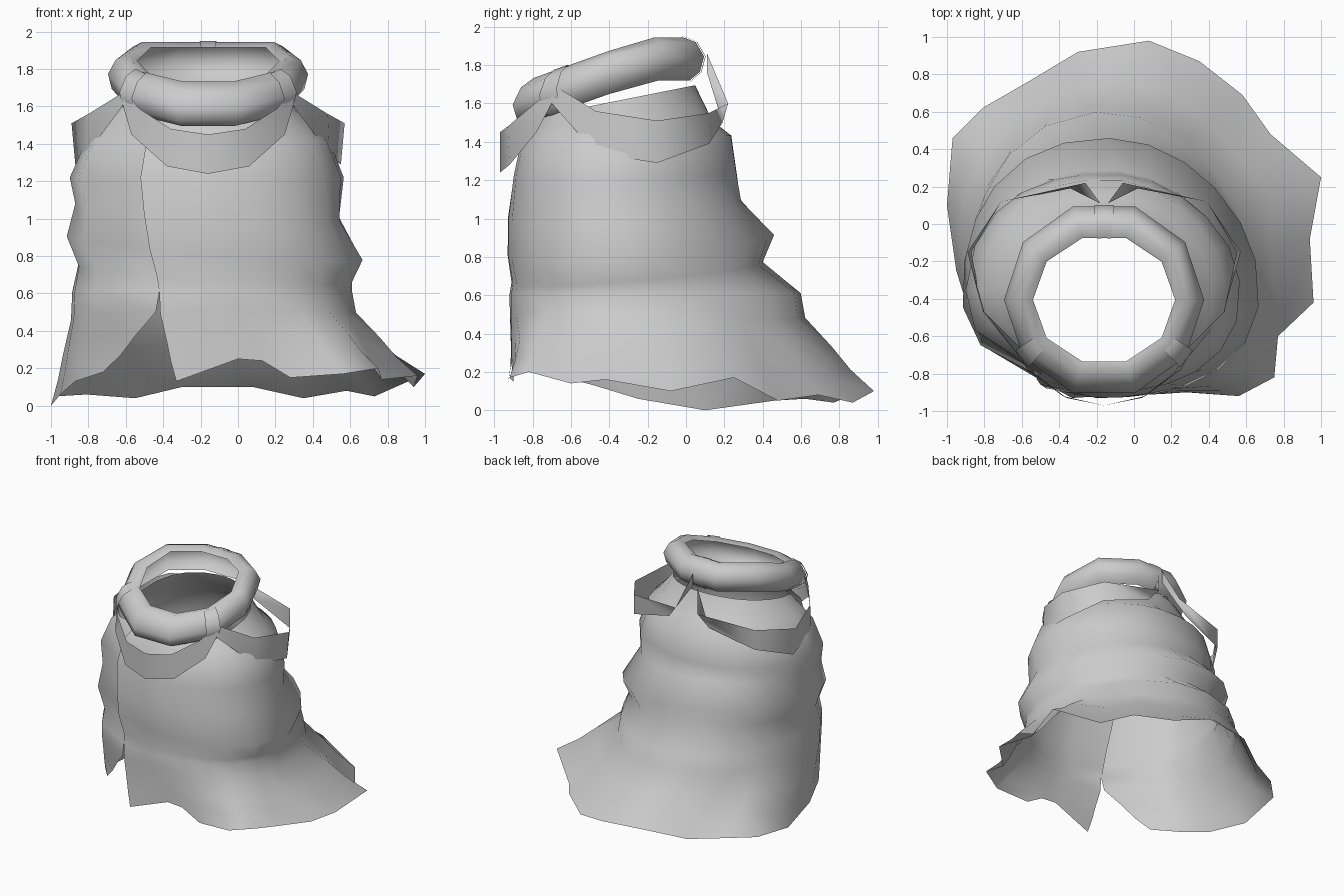
import bpy, bmesh, math
from mathutils import Vector

cube = bpy.data.objects.get("Cube")
if cube:
    bpy.data.objects.remove(cube, do_unlink=True)

cloth = bpy.data.materials.new("grey_cloth")
cloth.use_nodes = True
GREY = (0.6, 0.6, 0.6, 1)
cloth.diffuse_color = GREY
cloth.node_tree.nodes["Principled BSDF"].inputs["Base Color"].default_value = GREY

CX, CY = -0.16, -0.38   # axis of the neck


def sheet(name, rows, closed=False):
    """Skin rows of points, listed top to bottom and counter-clockwise."""
    bm = bmesh.new()
    grid = [[bm.verts.new(p) for p in row] for row in rows]
    n = len(rows[0])
    for a, b in zip(grid, grid[1:]):
        for i in range(n if closed else n - 1):
            j = (i + 1) % n
            bm.faces.new((a[i], b[i], b[j], a[j]))
    bmesh.ops.remove_doubles(bm, verts=bm.verts, dist=0.0005)
    for f in bm.faces:
        f.smooth = True
    mesh = bpy.data.meshes.new(name)
    bm.to_mesh(mesh)
    bm.free()
    mesh.materials.append(cloth)
    bpy.context.collection.objects.link(bpy.data.objects.new(name, mesh))


def ring_point(t, xmin, xmax, ymin, ymax, z, tilt_y, tilt_x):
    """Point of a tilted oval in direction t, fuller on one diagonal."""
    c, s = math.cos(t), math.sin(t)
    a = xmax - CX if c > 0 else CX - xmin
    b = ymax - CY if s > 0 else CY - ymin
    n = 2.08 - .3 * c * s
    r = (abs(c / a) ** n + abs(s / b) ** n) ** (-1 / n)
    return Vector((CX + r * c, CY + r * s, z + r * (tilt_y * s + tilt_x * c)))


# Robe: ragged hem from the front slit round to the slit again
hem = [(-.33, -.93, .13), (0, -.91, .25), (.13, -.91, .24), (.28, -.9, .15),
       (.56, -.92, .17), (.75, -.82, .2), (.77, -.6, .14), (.96, -.42, .16),
       (.94, -.08, .1), (1, .25, .17), (.73, .48, .05), (.58, .69, .08),
       (.35, .87, .04), (.08, .98, .1), (-.3, .92, .1), (-.55, .77, .04),
       (-.81, .62, .06), (-.97, .46, .05), (-1, .1, 0), (-.95, -.25, .06),
       (-.87, -.48, .13), (-.72, -.67, .18)]
# Robe levels: xmin, xmax, ymin, ymax, z, tilt along y, tilt along x
levels = [(-.62, .3, -.78, .05, 1.61, .2, 0), (-.74, .42, -.8, .14, 1.49, .04, 0),
          (-.81, .49, -.86, .24, 1.42, .02, 0), (-.9, .57, -.9, .27, 1.22, 0, 0),
          (-.87, .55, -.93, .29, 1.04, .08, -.06),
          (-.92, .67, -.93, .46, .85, .08, -.08),
          (-.86, .61, -.91, .4, .71, .08, -.06),
          (-.89, .61, -.92, .6, .61, 0, 0)]
start = math.atan2(-.9 - CY, -.43 - CX)
last = len(hem) - 1
angles = []
for i, (x, y, z) in enumerate(hem):
    even = start + math.tau * i / last
    real = start + (math.atan2(y - CY, x - CX) - start) % math.tau
    angles.append(even if i in (0, last) else (even + real) / 2)
rows = []
for lv in levels:
    twist = -0.2 * min(1, (lv[4] - .61) / .6)
    rows.append([ring_point(t + twist, *lv) for t in angles])
waist = rows[-1]
for drop, flare in ((.25, .06), (.55, .43), (.78, .68), (1, 1)):
    row = []
    for p, h in zip(waist, hem):
        q = p.lerp(Vector(h), flare)
        q.z = p.z + (h[2] - p.z) * drop
        row.append(q)
    rows.append(row)
# Tuck the rear edge of the opening under the front one
for row in rows[:len(levels) - 1]:
    row[-1] = row[-1] + Vector((.03, .03, 0))
sheet("robe", rows)


# Collar: tilted rolled ring, open on the inside
def collar_rows(profile, angles):
    rows = []
    for inset, h in profile:
        row = []
        for t in angles:
            x = CX + (.535 - inset) * math.cos(t)
            y = -.405 + (.525 - inset * 1.15) * math.sin(t)
            row.append((x, y, min(1.765 + .36 * (y + .4), 1.835) + h))
        rows.append(row)
    return rows


roll = [(.155, .08), (.1, .11), (.04, .085), (0, .01), (.02, -.07), (.07, -.115)]
sides = 10
sheet("collar", collar_rows(roll, [math.tau * i / sides for i in range(sides)]),
      closed=True)

# Ties that hold the scarf to the collar
for name, deg, gap in (("left_tie", -36, .012), ("right_tie", -144, .012),
                       ("back_tie", 90, -.015)):
    wrap = [(inset - gap, h * 1.04) for inset, h in roll]
    sheet(name, collar_rows(wrap, [math.radians(deg + d) for d in (-6, 0, 6)]))


# Scarf: three swags hung between the ties
def swag(name, upper, lower, mirror=False):
    rows = [[Vector(p) for p in edge] for edge in (upper, lower)]
    if mirror:
        rows = [[Vector((2 * CX - p.x, p.y, p.z)) for p in reversed(r)] for r in rows]
    sheet(name, rows)


swag("front_swag",
     [(-.61, -.68, 1.69), (-.53, -.8, 1.59), (-.36, -.93, 1.48), (CX, -.97, 1.45),
      (.04, -.93, 1.48), (.21, -.8, 1.59), (.29, -.68, 1.69)],
     [(-.62, -.69, 1.62), (-.57, -.78, 1.45), (-.38, -.92, 1.28), (CX, -.97, 1.24),
      (.06, -.92, 1.28), (.25, -.78, 1.45), (.3, -.69, 1.62)])
side_upper = [(.27, -.68, 1.69), (.48, -.47, 1.56), (.57, -.15, 1.51),
              (.39, .12, 1.55), (-.06, .22, 1.6), (-.14, .11, 1.86)]
side_lower = [(.3, -.7, 1.6), (.49, -.47, 1.34), (.55, -.15, 1.29),
              (.39, .12, 1.39), (.02, .19, 1.5), (-.14, .11, 1.76)]
swag("left_swag", side_upper, side_lower)
swag("right_swag", side_upper, side_lower, mirror=True)
